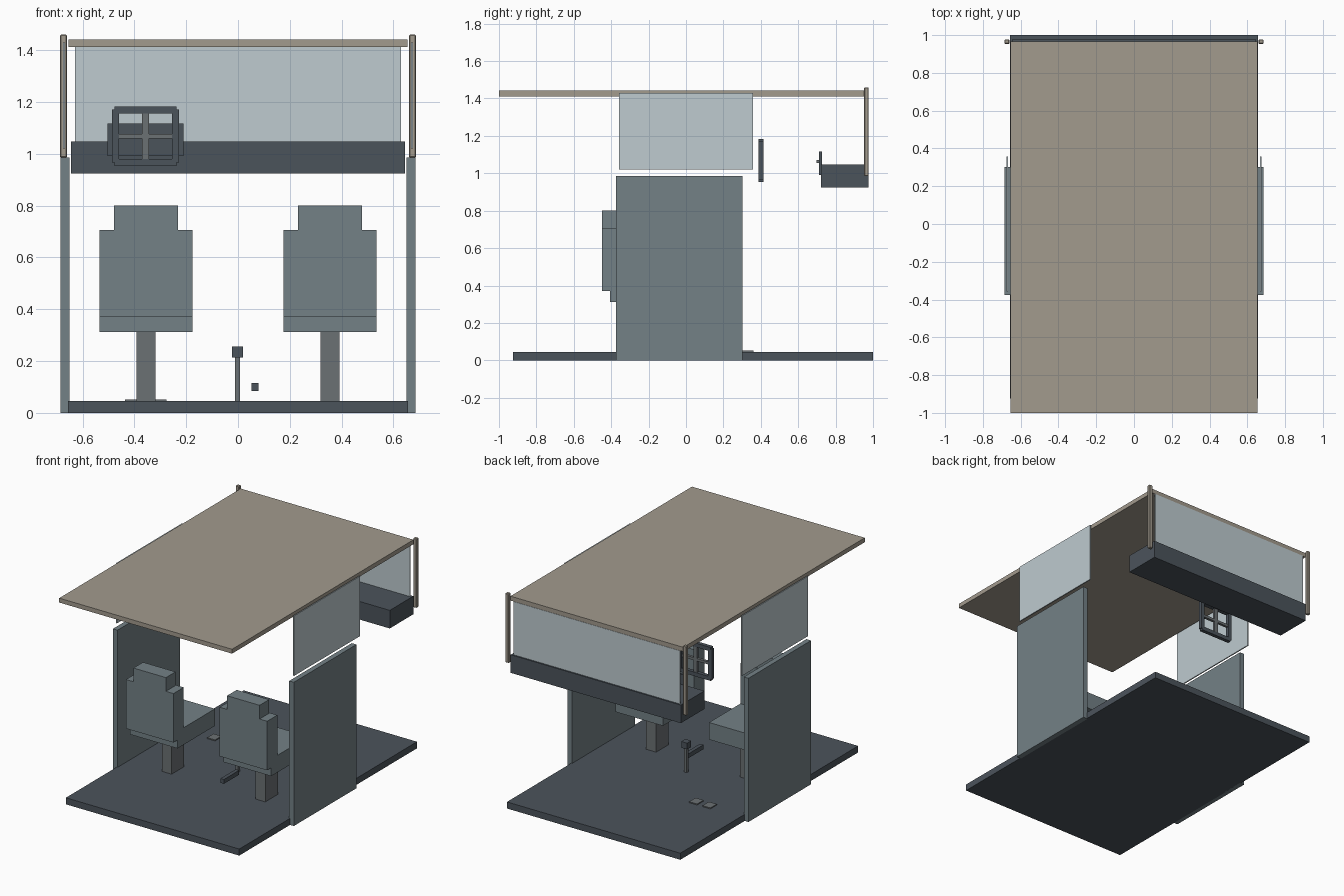
import bpy

if "Cube" in bpy.data.objects:
    bpy.data.objects.remove(bpy.data.objects["Cube"])


def material(name, rgb, alpha=1.0):
    m = bpy.data.materials.new(name)
    m.diffuse_color = [c ** 2.2 for c in rgb] + [alpha]
    m.use_nodes = True
    m.node_tree.nodes["Principled BSDF"].inputs["Base Color"].default_value = m.diffuse_color
    return m


DARK = material("dark_plastic", (0.30, 0.33, 0.36))
METAL = material("grey_metal", (0.42, 0.44, 0.45))
PANEL = material("blue_grey", (0.45, 0.50, 0.52))
TRIM = material("roof_beige", (0.63, 0.60, 0.55))
GLASS = material("glass", (0.74, 0.79, 0.81), 0.45)


def box(name, x, y, z, mat, bevel=0.0):
    """Box from (min, max) ranges on each axis."""
    centre = [(a + b) / 2 for a, b in (x, y, z)]
    bpy.ops.mesh.primitive_cube_add(size=1, location=centre)
    ob = bpy.context.object
    ob.name = name
    ob.scale = [b - a for a, b in (x, y, z)]
    bpy.ops.object.transform_apply(location=False, rotation=False, scale=True)
    ob.data.materials.append(mat)
    if bevel:
        mod = ob.modifiers.new("bevel", "BEVEL")
        mod.width = bevel
        mod.segments = 1
    return ob


def around(c, half):
    return (c - half, c + half)


# Shell
box("floor", (-0.657, 0.657), (-0.925, 1.0), (0, 0.045), DARK)
box("roof", (-0.655, 0.655), (-1.0, 0.965), (1.412, 1.442), TRIM)
box("windshield", (-0.63, 0.63), (0.96, 0.967), (1.048, 1.412), GLASS)

# Doors, side windows, pillars and seats, one per side
for side, s in (("left", -1), ("right", 1)):
    box(f"{side}_door", around(s * 0.668, 0.0175), (-0.375, 0.303), (0, 0.985), PANEL)
    box(f"{side}_window", around(s * 0.672, 0.004), (-0.358, 0.358), (1.02, 1.43), GLASS)
    box(f"{side}_pillar", around(s * 0.673, 0.0135), (0.953, 0.977), (0.985, 1.46), TRIM, 0.004)

    cx = s * 0.355
    box(f"{side}_seat_pedestal", around(cx, 0.0375), (-0.265, -0.13), (0.045, 0.313), METAL)
    box(f"{side}_seat_cushion", around(cx, 0.18), (-0.405, 0.0), (0.313, 0.43), PANEL)
    box(f"{side}_seat_back", around(cx, 0.18), (-0.449, -0.338), (0.37, 0.706), PANEL)
    box(f"{side}_headrest", around(cx, 0.123), (-0.449, -0.345), (0.706, 0.80), PANEL)

# Dashboard and instruments
box("dashboard", (-0.645, 0.645), (0.722, 0.977), (0.924, 1.048), DARK)
box("instrument_cluster", (-0.503, -0.211), (0.711, 0.726), (0.992, 1.117), DARK)
box("instrument_knob", around(-0.357, 0.012), (0.698, 0.711), (1.056, 1.072), METAL)

# Square steering wheel with cross spokes
wx, wz, wy = -0.357, 1.068, (0.388, 0.414)
for name, s in (("lower", -1), ("upper", 1)):
    box(f"wheel_{name}_rim", around(wx, 0.12), wy, around(wz + s * 0.101, 0.0135), DARK)
for name, s in (("left", -1), ("right", 1)):
    box(f"wheel_{name}_rim", around(wx + s * 0.115, 0.0135), wy, around(wz, 0.102), DARK)
box("wheel_cross_spoke", around(wx, 0.104), (0.392, 0.410), around(wz, 0.009), METAL)
box("wheel_upright_spoke", around(wx, 0.013), (0.391, 0.411), around(wz, 0.088), METAL)

# Gear lever and handbrake
box("gear_stick", around(-0.002, 0.009), around(0, 0.009), (0.045, 0.215), METAL)
box("gear_knob", around(-0.002, 0.022), around(0, 0.022), (0.213, 0.256), DARK)
box("handbrake", around(0.066, 0.013), (-0.265, -0.10), (0.085, 0.115), DARK)

# Pedals
for name, x in (("brake", -0.407), ("accelerator", -0.306)):
    box(f"{name}_pedal", around(x, 0.03), (0.29, 0.36), (0.035, 0.052), METAL)
